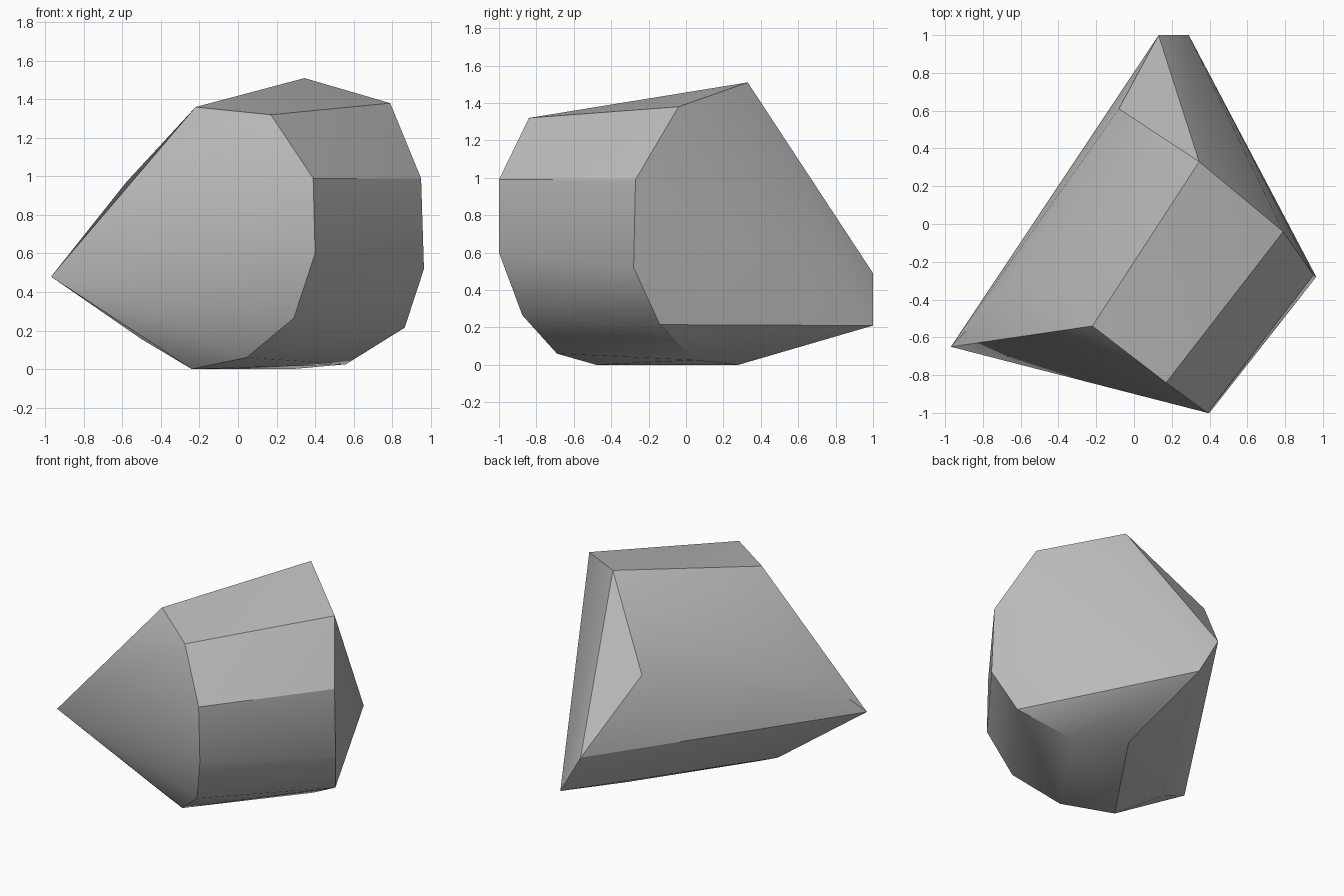
import bpy
import bmesh
import math
from mathutils import Vector

cube = bpy.data.objects.get("Cube")
if cube:
    bpy.data.objects.remove(cube, do_unlink=True)

# Stone colour
stone = bpy.data.materials.new("stone_grey")
stone.use_nodes = True
grey = (0.5, 0.5, 0.5, 1.0)
stone.diffuse_color = grey
stone.node_tree.nodes["Principled BSDF"].inputs["Base Color"].default_value = grey

# Corners of the boulder, grouped by where they sit
top_corners = [(-.22, -.54, 1.36), (.17, -.84, 1.32), (.79, -.04, 1.38), (.345, .33, 1.51)]
front_corners = [(.39, -1, .99), (.4, -1, .6), (.29, -.875, .265), (.045, -.69, .06)]
side_corners = [(.95, -.27, .99), (.965, -.28, .52), (.865, -.14, .215), (.56, .05, .025)]
pointed_end = [(-.97, -.65, .48), (-.58, -.25, .97), (-.5, -.32, .155)]
back_corners = [(.13, 1, .49), (.29, 1, .21), (-.08, .61, .985)]
base_corners = [(-.24, -.48, 0), (.28, .28, 0), (.085, .36, .1)]

# Wrap the corners in a convex shell and merge nearly flat facets
bm = bmesh.new()
for group in (top_corners, front_corners, side_corners, pointed_end, back_corners, base_corners):
    for corner in group:
        bm.verts.new(Vector(corner))
hull = bmesh.ops.convex_hull(bm, input=bm.verts)
loose = [v for v in bm.verts if not v.link_faces]
bmesh.ops.delete(bm, geom=loose, context='VERTS')
bmesh.ops.dissolve_limit(bm, angle_limit=math.radians(2), verts=bm.verts, edges=bm.edges)
bmesh.ops.recalc_face_normals(bm, faces=bm.faces)

mesh = bpy.data.meshes.new("boulder")
bm.to_mesh(mesh)
bm.free()
mesh.materials.append(stone)
boulder = bpy.data.objects.new("boulder", mesh)
bpy.context.collection.objects.link(boulder)

# Soft shading across shallow facets, crisp main edges
bpy.ops.object.select_all(action='DESELECT')
boulder.select_set(True)
bpy.context.view_layer.objects.active = boulder
bpy.ops.object.shade_smooth_by_angle(angle=math.radians(30))
